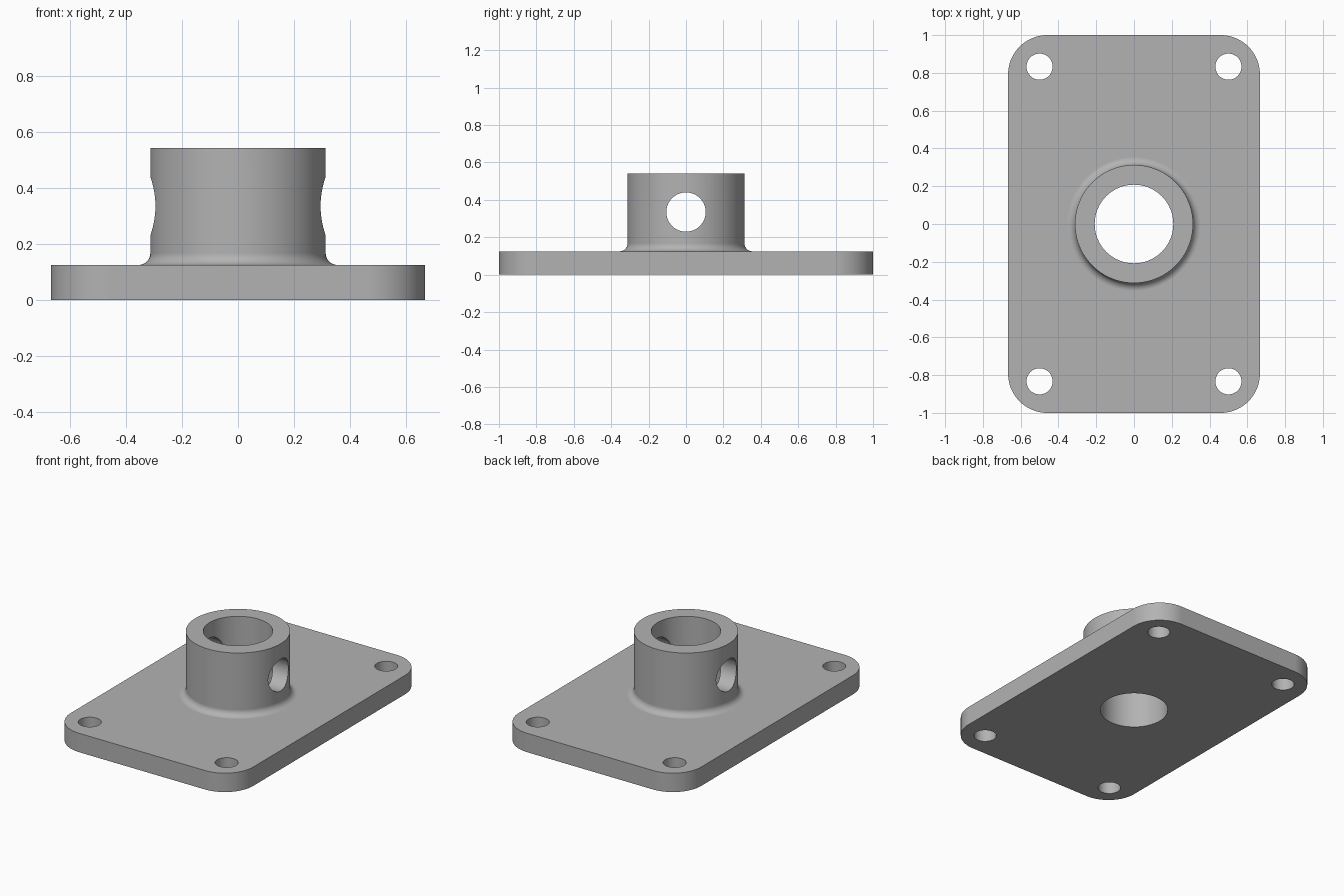
import bpy, bmesh, math
from mathutils import Matrix

cube = bpy.data.objects.get("Cube")
if cube:
    bpy.data.objects.remove(cube, do_unlink=True)

HALF_X, HALF_Y, PLATE_H, CORNER_R = 2 / 3, 1.0, 0.125, 0.208
COLLAR_R, BORE_R, COLLAR_TOP, FILLET = 0.3125, 0.208, 0.542, 0.042
SIDES = 96

steel = bpy.data.materials.new("plain_grey")
steel.use_nodes = True
grey = (0.45, 0.45, 0.45, 1)
steel.diffuse_color = grey
steel.node_tree.nodes["Principled BSDF"].inputs["Base Color"].default_value = grey


def make_object(name, bm):
    bmesh.ops.recalc_face_normals(bm, faces=bm.faces[:])
    mesh = bpy.data.meshes.new(name)
    bm.to_mesh(mesh)
    bm.free()
    mesh.materials.append(steel)
    obj = bpy.data.objects.new(name, mesh)
    bpy.context.collection.objects.link(obj)
    return obj


def arc(cx, cy, r, start, end, steps):
    angles = [math.radians(start + (end - start) * i / steps) for i in range(steps + 1)]
    return [(cx + r * math.cos(a), cy + r * math.sin(a)) for a in angles]


def cylinder(name, r, depth, centre, along_x=False):
    bm = bmesh.new()
    turn = Matrix.Rotation(math.pi / 2, 4, "Y") if along_x else Matrix()
    bmesh.ops.create_cone(bm, cap_ends=True, segments=SIDES, radius1=r, radius2=r,
                          depth=depth, matrix=Matrix.Translation(centre) @ turn)
    return make_object(name, bm)


def combine(target, other, operation):
    mod = target.modifiers.new(other.name, "BOOLEAN")
    mod.operation, mod.object, mod.solver = operation, other, "EXACT"
    other.hide_render = True
    bpy.context.view_layer.objects.active = target
    bpy.ops.object.modifier_apply(modifier=mod.name)
    bpy.data.objects.remove(other, do_unlink=True)


# Base plate with rounded corners
bm = bmesh.new()
outline = []
for i, (sx, sy) in enumerate([(1, 1), (-1, 1), (-1, -1), (1, -1)]):
    outline += arc(sx * (HALF_X - CORNER_R), sy * (HALF_Y - CORNER_R),
                   CORNER_R, i * 90, i * 90 + 90, 20)
face = bm.faces.new([bm.verts.new((x, y, 0)) for x, y in outline])
extruded = bmesh.ops.extrude_face_region(bm, geom=[face])["geom"]
bmesh.ops.translate(bm, vec=(0, 0, PLATE_H),
                    verts=[v for v in extruded if isinstance(v, bmesh.types.BMVert)])
plate = make_object("mounting_flange", bm)

# Collar with a fillet at its foot, turned around the vertical axis
foot = COLLAR_R + FILLET
profile = [(foot, PLATE_H / 2)]
profile += arc(foot, PLATE_H + FILLET, FILLET, 270, 180, 10)
profile.append((COLLAR_R, COLLAR_TOP))
bm = bmesh.new()
rings = []
for r, z in profile:
    rings.append([bm.verts.new((x, y, z)) for x, y in arc(0, 0, r, 0, 360, SIDES)[:-1]])
for low, high in zip(rings, rings[1:]):
    for i in range(SIDES):
        j = (i + 1) % SIDES
        bm.faces.new((low[i], low[j], high[j], high[i]))
bm.faces.new(rings[0])
bm.faces.new(rings[-1])
combine(plate, make_object("collar", bm), "UNION")

# Central bore, cross hole and corner bolt holes
combine(plate, cylinder("bore_cutter", BORE_R, 2, (0, 0, 0.3)), "DIFFERENCE")
combine(plate, cylinder("cross_hole_cutter", 0.105, 1, (0, 0, 0.335), True), "DIFFERENCE")
for x in (-0.5, 0.5):
    for y in (-0.833, 0.833):
        combine(plate, cylinder("bolt_hole_cutter", 0.069, 1, (x, y, 0)), "DIFFERENCE")

# Smooth curved walls, crisp rims
bpy.ops.object.select_all(action="DESELECT")
plate.select_set(True)
bpy.context.view_layer.objects.active = plate
bpy.ops.object.shade_smooth_by_angle(angle=math.radians(30))
weighted = plate.modifiers.new("weighted_normals", "WEIGHTED_NORMAL")
weighted.keep_sharp = True
